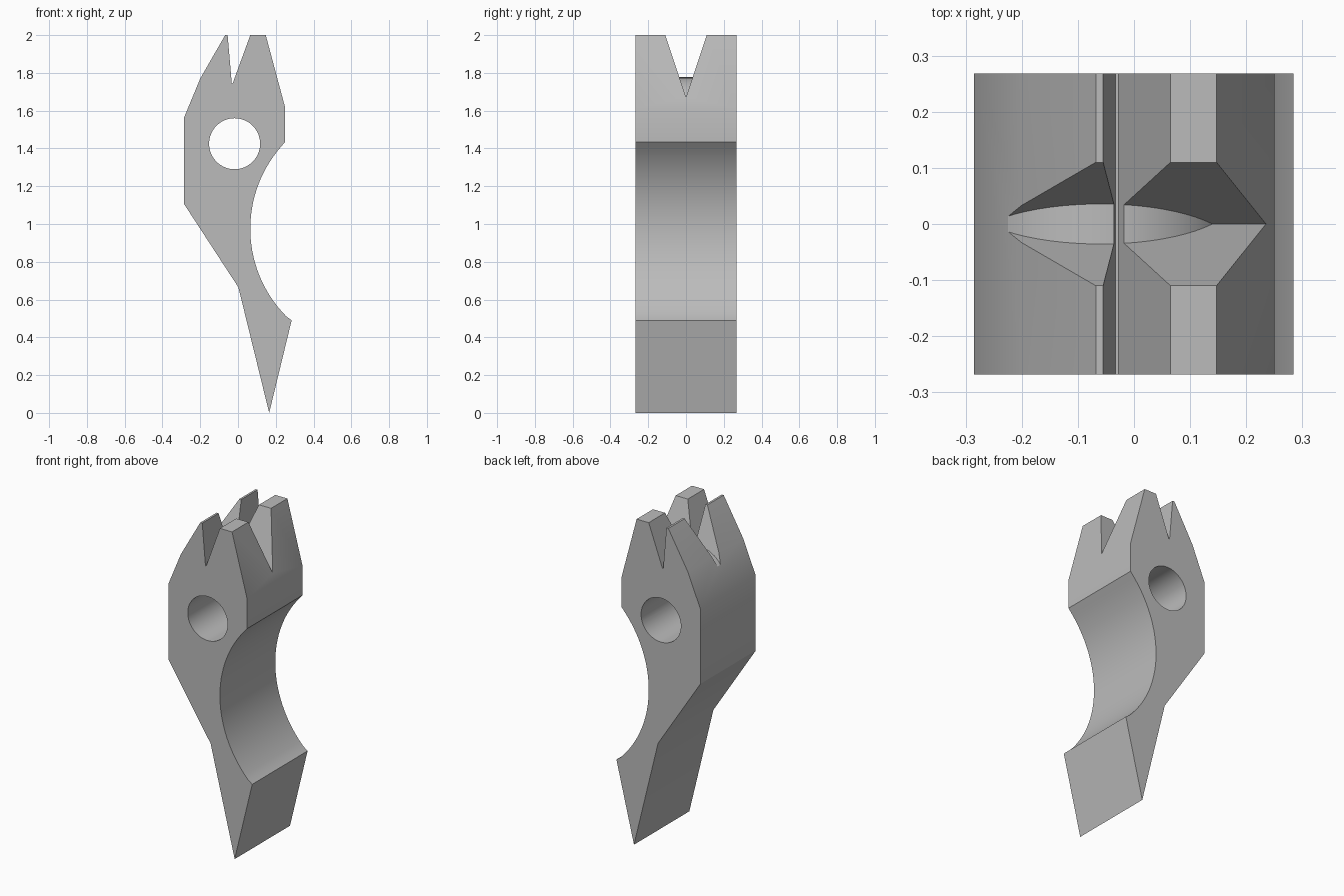
import bpy, bmesh, math

cube = bpy.data.objects.get("Cube")
if cube:
    bpy.data.objects.remove(cube, do_unlink=True)

grey = bpy.data.materials.new("plain grey")
grey.use_nodes = True
colour = (0.5, 0.5, 0.5, 1)
grey.diffuse_color = colour
grey.node_tree.nodes["Principled BSDF"].inputs["Base Color"].default_value = colour

HALF = 0.268


def arc(cx, cz, r, start, end, n):
    """Points on an arc in the xz plane, angles in degrees."""
    angles = [math.radians(start + (end - start) * i / n) for i in range(n + 1)]
    return [(cx + r * math.cos(a), cz + r * math.sin(a)) for a in angles]


def prism(name, points, axis, low, high):
    """Extrude an outline along the x or y axis."""
    bm = bmesh.new()
    place = (lambda p, d: (d, p[0], p[1])) if axis == "x" else (lambda p, d: (p[0], d, p[1]))
    face = bm.faces.new([bm.verts.new(place(p, low)) for p in points])
    side = bmesh.ops.extrude_face_region(bm, geom=[face])["geom"]
    shift = (high - low, 0, 0) if axis == "x" else (0, high - low, 0)
    bmesh.ops.translate(bm, vec=shift, verts=[v for v in side if isinstance(v, bmesh.types.BMVert)])
    bmesh.ops.recalc_face_normals(bm, faces=bm.faces)
    mesh = bpy.data.meshes.new(name)
    bm.to_mesh(mesh)
    bm.free()
    mesh.materials.append(grey)
    obj = bpy.data.objects.new(name, mesh)
    bpy.context.collection.objects.link(obj)
    return obj


def subtract(target, cutter):
    """Cut one solid from another and discard the cutter."""
    cutter.hide_render = True
    mod = target.modifiers.new("cut", "BOOLEAN")
    mod.operation = "DIFFERENCE"
    mod.solver = "EXACT"
    mod.object = cutter
    bpy.ops.object.select_all(action="DESELECT")
    bpy.context.view_layer.objects.active = target
    target.select_set(True)
    bpy.ops.object.modifier_apply(modifier=mod.name)
    bpy.data.objects.remove(cutter, do_unlink=True)


# Body: pronged head, scooped waist and pointed foot
outline = [(-0.068, 2), (-0.2, 1.77), (-0.285, 1.565), (-0.285, 1.105),
           (0.002, 0.665), (0.165, 0), (0.284, 0.49)]
scoop = arc(0.725, 0.975, 0.66, 227.5, 136, 32)
outline += scoop[1:-1]
outline += [(0.25, 1.435), (0.25, 1.615), (0.147, 2), (0.065, 2),
            (-0.028, 1.745), (-0.033, 1.745), (-0.055, 2)]
body = prism("body", outline, "y", -HALF, HALF)

# Round through hole
subtract(body, prism("hole_cutter", arc(-0.018, 1.425, 0.135, 0, 354.375, 63), "y", -0.4, 0.4))

# Lengthwise V notch with a domed floor
notch = prism("notch_cutter", [(0, 1.67), (0.1467, 2.11), (-0.1467, 2.11)], "x", -0.5, 0.5)
subtract(notch, prism("dome_cutter", arc(-0.06, 1.537, 0.24, 0, 354.375, 63), "y", -0.4, 0.4))
subtract(body, notch)

# Smooth curves, crisp corners
bpy.ops.object.select_all(action="DESELECT")
body.select_set(True)
bpy.context.view_layer.objects.active = body
bpy.ops.object.shade_smooth_by_angle(angle=math.radians(25))
